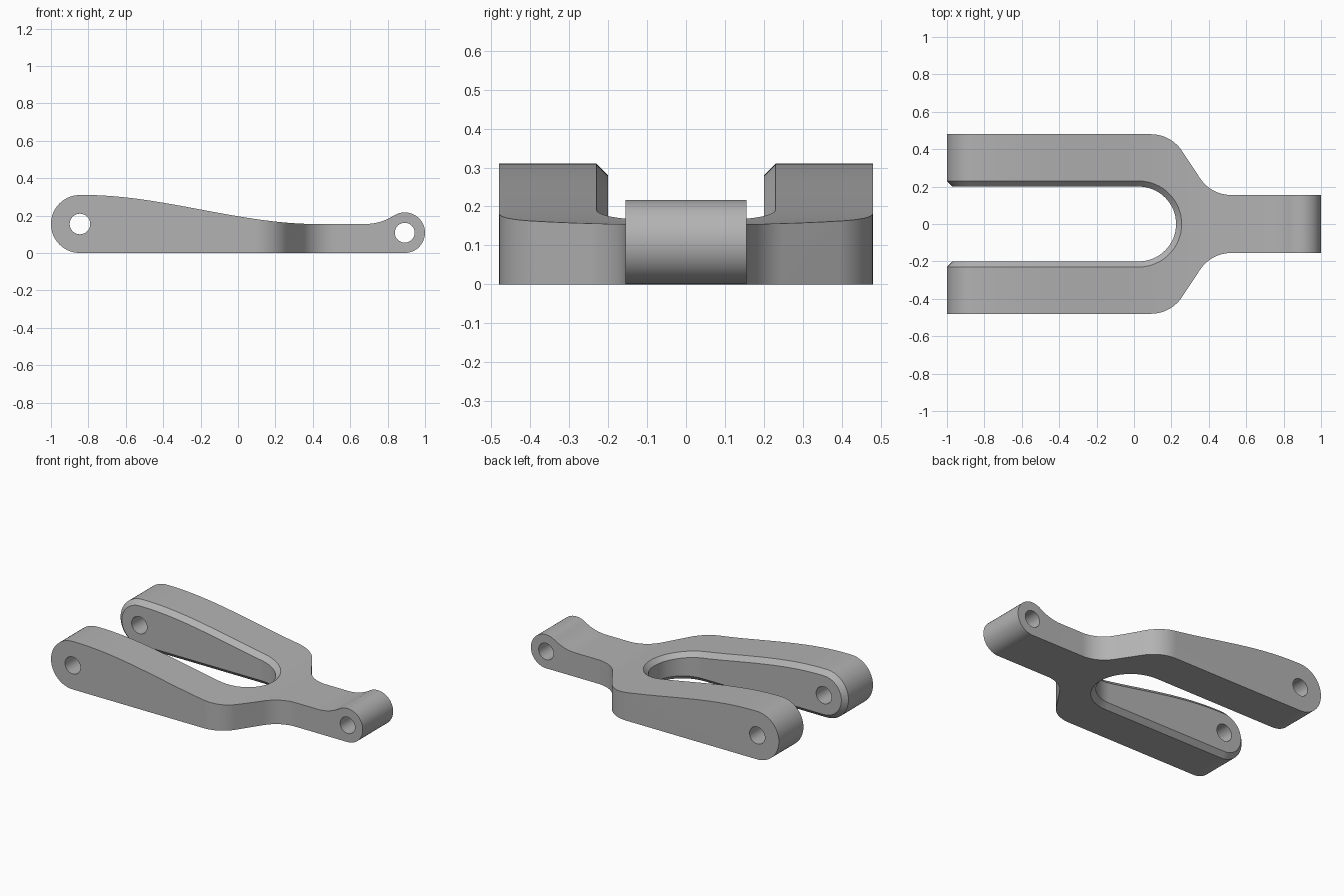
import bpy, bmesh
from math import sin, cos, atan2, radians, pi, degrees
from mathutils import Vector

if "Cube" in bpy.data.objects:
    bpy.data.objects.remove(bpy.data.objects["Cube"], do_unlink=True)

REAR_X, REAR_R, REAR_HOLE = -0.845, 0.155, 0.055
TIP_R, TIP_HOLE = 0.1085, 0.053
TIP_X = 1 - TIP_R
NECK_Z, FLAT_START, FLAT_END = 0.155, 0.42, 0.68
SLOT_X, SLOT_R, CHAMFER, EXTRA = 0.025, 0.2, 0.03, 0.02
ARM_Y, NECK_Y = 0.48, 0.155


def arc(cx, cy, r, a0, a1, n):
    """Points along an arc, angles in degrees."""
    angles = [radians(a0 + (a1 - a0) * i / n) for i in range(n + 1)]
    return [(cx + r * cos(a), cy + r * sin(a)) for a in angles]


def top(x):
    """Height of the top surface from the rear bosses to the neck."""
    start = REAR_X + 0.025
    u = min(max((x - start) / (FLAT_START - start), 0), 1)
    return 2 * REAR_R + (NECK_Z - 2 * REAR_R) * u * u * (3 - 2 * u)


def loft(name, rings, open_end=False):
    """Solid through equal rings; open_end gives the ring gap one flat face."""
    bm = bmesh.new()
    vs = [[bm.verts.new(p) for p in ring] for ring in rings]
    n = len(vs[0])
    for a, b in zip(vs, vs[1:]):
        for i in range(n - 1 if open_end else n):
            j = (i + 1) % n
            bm.faces.new((a[i], a[j], b[j], b[i]))
    if open_end:
        bm.faces.new([r[0] for r in vs] + [r[-1] for r in reversed(vs)])
    bm.faces.new(vs[0])
    bm.faces.new(vs[-1])
    bmesh.ops.recalc_face_normals(bm, faces=bm.faces)
    mesh = bpy.data.meshes.new(name)
    bm.to_mesh(mesh)
    bm.free()
    obj = bpy.data.objects.new(name, mesh)
    bpy.context.collection.objects.link(obj)
    return obj


def side_ring(points, y):
    return [(x, y, z) for x, z in points]


def boolean(target, cutter, operation):
    mod = target.modifiers.new("cut", 'BOOLEAN')
    mod.operation, mod.solver, mod.object = operation, 'EXACT', cutter
    cutter.hide_render = True
    bpy.context.view_layer.objects.active = target
    bpy.ops.object.modifier_apply(modifier=mod.name)
    bpy.data.objects.remove(cutter, do_unlink=True)


# Side profile: rear boss, sloping top, neck fillet, tip boss
rear_arc = arc(REAR_X, REAR_R, REAR_R, 270, 90, 32)
start = REAR_X + 0.025
slope = [(x, top(x)) for x in
         [start + (FLAT_START - start) * i / 36 for i in range(37)]]
a, h = TIP_X - FLAT_END, NECK_Z - TIP_R
fillet_r = (a * a + h * h - TIP_R ** 2) / (2 * (TIP_R - h))
turn = degrees(atan2(TIP_R - NECK_Z - fillet_r, a))
profile = (rear_arc + slope
           + arc(FLAT_END, NECK_Z + fillet_r, fillet_r, -90, turn, 10)
           + arc(TIP_X, TIP_R, TIP_R, turn + 180, -90, 32)[1:])
body = loft("fork_arm", [side_ring(profile, y) for y in (-0.6, 0.6)])

# Plan outline: wide arms curving in to the neck
bend, shoulder = 56, 0.2
half = ([(-1.1, ARM_Y)]
        + arc(0.09, ARM_Y - shoulder, shoulder, 90, 90 - bend, 14)
        + arc(0.52, NECK_Y + shoulder, shoulder, 270 - bend, 270, 14)
        + [(1.1, NECK_Y)])
outline = half + [(x, -y) for x, y in reversed(half)]
plan = loft("plan_cutter", [[(x, y, z) for x, y in outline] for z in (-0.1, 0.5)])
boolean(body, plan, 'INTERSECT')

# Straight slot with a chamfer that follows the side profile
end_x = SLOT_X + 0.003
path = [Vector(p) for p in [(end_x, 0)] + rear_arc
        + [p for p in slope if p[0] < end_x - 0.005] + [(end_x, top(end_x))]]
normals = [Vector((0, -1))]
for p, q, r in zip(path, path[1:], path[2:]):
    t = ((q - p).normalized() + (r - q).normalized()).normalized()
    normals.append(Vector((-t.y, t.x)))
normals.append(Vector((0, 1)))
inner = [p - n * CHAMFER for p, n in zip(path, normals)]
outer = [p + n * EXTRA for p, n in zip(path, normals)]
wide = SLOT_R + CHAMFER + EXTRA
slot = loft("slot_cutter", [side_ring(inner, -SLOT_R), side_ring(outer, -wide),
                            side_ring(outer, wide), side_ring(inner, SLOT_R)],
            open_end=True)
boolean(body, slot, 'DIFFERENCE')


# Round slot end, flared at the top and bottom
def slot_ring(r, height):
    pts = arc(SLOT_X, 0, r, 0, 360, 64)[:-1]
    return [(x, y, height(x)) for x, y in pts]


crotch = loft("crotch_cutter", [
    slot_ring(wide, lambda x: 0.5),
    slot_ring(wide, lambda x: top(x) + EXTRA),
    slot_ring(SLOT_R, lambda x: top(x) - CHAMFER),
    slot_ring(SLOT_R, lambda x: CHAMFER),
    slot_ring(wide, lambda x: -EXTRA),
    slot_ring(wide, lambda x: -0.1)])
boolean(body, crotch, 'DIFFERENCE')

# Pivot holes through the rear bosses and the tip
for x, z, r in ((REAR_X, REAR_R, REAR_HOLE), (TIP_X, TIP_R, TIP_HOLE)):
    circle = arc(x, z, r, 0, 360, 40)[:-1]
    hole = loft("hole_cutter", [side_ring(circle, y) for y in (-0.7, 0.7)])
    boolean(body, hole, 'DIFFERENCE')

# Material and shading
grey = bpy.data.materials.new("plain grey")
grey.use_nodes = True
colour = (0.45, 0.45, 0.45, 1)
grey.diffuse_color = colour
grey.node_tree.nodes["Principled BSDF"].inputs["Base Color"].default_value = colour
body.data.materials.clear()
body.data.materials.append(grey)
bpy.ops.object.select_all(action='DESELECT')
body.select_set(True)
bpy.context.view_layer.objects.active = body
bpy.ops.object.shade_smooth_by_angle(angle=radians(30))
